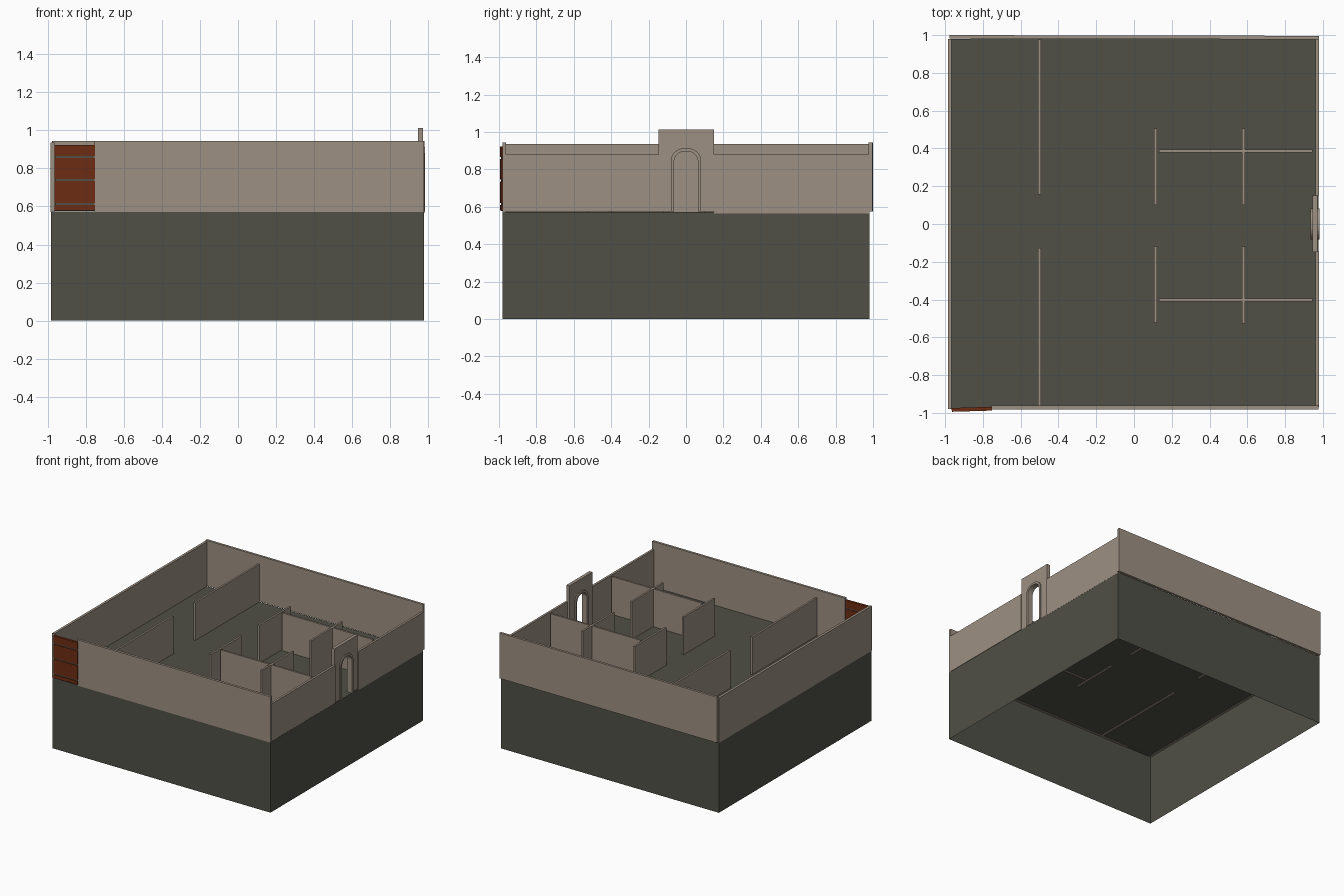
import bpy, bmesh, math

if "Cube" in bpy.data.objects:
    bpy.data.objects.remove(bpy.data.objects["Cube"])

def material(name, rgb):
    m = bpy.data.materials.new(name)
    m.diffuse_color = (*rgb, 1)
    m.use_nodes = True
    m.node_tree.nodes["Principled BSDF"].inputs["Base Color"].default_value = m.diffuse_color
    return m

BEIGE = material("beige plaster", (0.34, 0.28, 0.225))
STONE = material("dark stone", (0.08, 0.08, 0.063))
RUST = material("rust door", (0.155, 0.026, 0.006))

def finish(name, bm, mat):
    bmesh.ops.recalc_face_normals(bm, faces=bm.faces)
    me = bpy.data.meshes.new(name)
    bm.to_mesh(me)
    bm.free()
    me.materials.append(mat)
    ob = bpy.data.objects.new(name, me)
    bpy.context.collection.objects.link(ob)
    return ob

def box(name, x0, x1, y0, y1, z0, z1, mat, open_bottom=False):
    bm = bmesh.new()
    bmesh.ops.create_cube(bm, size=1)
    c = ((x0 + x1) / 2, (y0 + y1) / 2, (z0 + z1) / 2)
    for v in bm.verts:
        v.co = (v.co.x * (x1 - x0), v.co.y * (y1 - y0), v.co.z * (z1 - z0))
    if open_bottom:
        bm.normal_update()
        low = [f for f in bm.faces if f.normal.z < -0.9]
        bmesh.ops.delete(bm, geom=low, context='FACES_ONLY')
    ob = finish(name, bm, mat)
    ob.location = c
    return ob

# Hollow base, open underneath; its top is the floor
FLOOR = 0.573
box("base", -0.982, 0.978, -0.98, 0.98, 0, FLOOR, STONE, open_bottom=True)

# Outer walls; the right one is lower and leaves room for the doorway
box("left_wall", -0.985, -0.965, -0.98, 0.98, 0.57, 0.935, BEIGE)
back = box("back_wall", -0.978, 0.98, 0.979, 0.998, 0.575, 0.945, BEIGE)
back.rotation_euler.z = -0.002
box("front_wall", -0.755, 0.978, -0.982, -0.962, 0.57, 0.943, BEIGE)
box("right_wall_front", 0.961, 0.979, -0.97, -0.145, 0.575, 0.88, BEIGE)
box("right_wall_back", 0.961, 0.979, 0.15, 0.98, 0.565, 0.88, BEIGE)

# Room dividers: (along, fixed position, from, to)
T = 0.0075
dividers = [("y", -0.5, 0.155, 0.978), ("y", -0.5, -0.96, -0.127),
            ("y", 0.114, 0.1, 0.505), ("y", 0.114, -0.522, -0.12),
            ("y", 0.579, 0.1, 0.505), ("y", 0.579, -0.528, -0.12),
            ("x", 0.386, 0.132, 0.945), ("x", -0.403, 0.132, 0.945)]
for i, (axis, p, a, b) in enumerate(dividers):
    rng = (p - T, p + T, a, b) if axis == "y" else (a, b, p - T, p + T)
    box(f"divider_{i}", *rng, 0.566, 0.88, BEIGE)

# Doorway: plates with a round-cornered opening
def arch(w, top, r, bottom, n=8):
    pts = [(-w, bottom)]
    for cy, start in ((-w + r, math.pi), (w - r, math.pi / 2)):
        for k in range(n + 1):
            t = start - math.pi / 2 * k / n
            pts.append((cy + r * math.cos(t), top - r + r * math.sin(t)))
    return pts + [(w, bottom)]

def arch_plate(name, outer, inner, x0, x1):
    bm = bmesh.new()
    loop = outer + inner[::-1]
    f = bm.faces.new([bm.verts.new((x0, y, z)) for y, z in loop])
    ext = bmesh.ops.extrude_face_region(bm, geom=[f])
    moved = [g for g in ext["geom"] if isinstance(g, bmesh.types.BMVert)]
    bmesh.ops.translate(bm, verts=moved, vec=(x1 - x0, 0, 0))
    return finish(name, bm, BEIGE)

B = 0.574
slab_edge = [(-0.147, B), (-0.147, 1.012), (0.15, 1.012), (0.15, B)]
arch_plate("doorway_slab", slab_edge, arch(0.072, 0.903, 0.063, B), 0.945, 0.972)
arch_plate("doorway_trim", arch(0.081, 0.913, 0.07, B), arch(0.064, 0.896, 0.056, B), 0.935, 0.981)

# Garage door: dark core with rust panels, grooves left between them
parts = [box("garage_door_core", -0.962, -0.755, -0.986, -0.974, 0.578, 0.918, STONE)]
for i, (a, b) in enumerate([(0.58, 0.609), (0.619, 0.735), (0.745, 0.856), (0.866, 0.923)]):
    parts.append(box(f"garage_panel_{i}", -0.965, -0.752, -0.991, -0.971, a, b, RUST))
for p in parts:
    p.rotation_euler.z = 0.03
